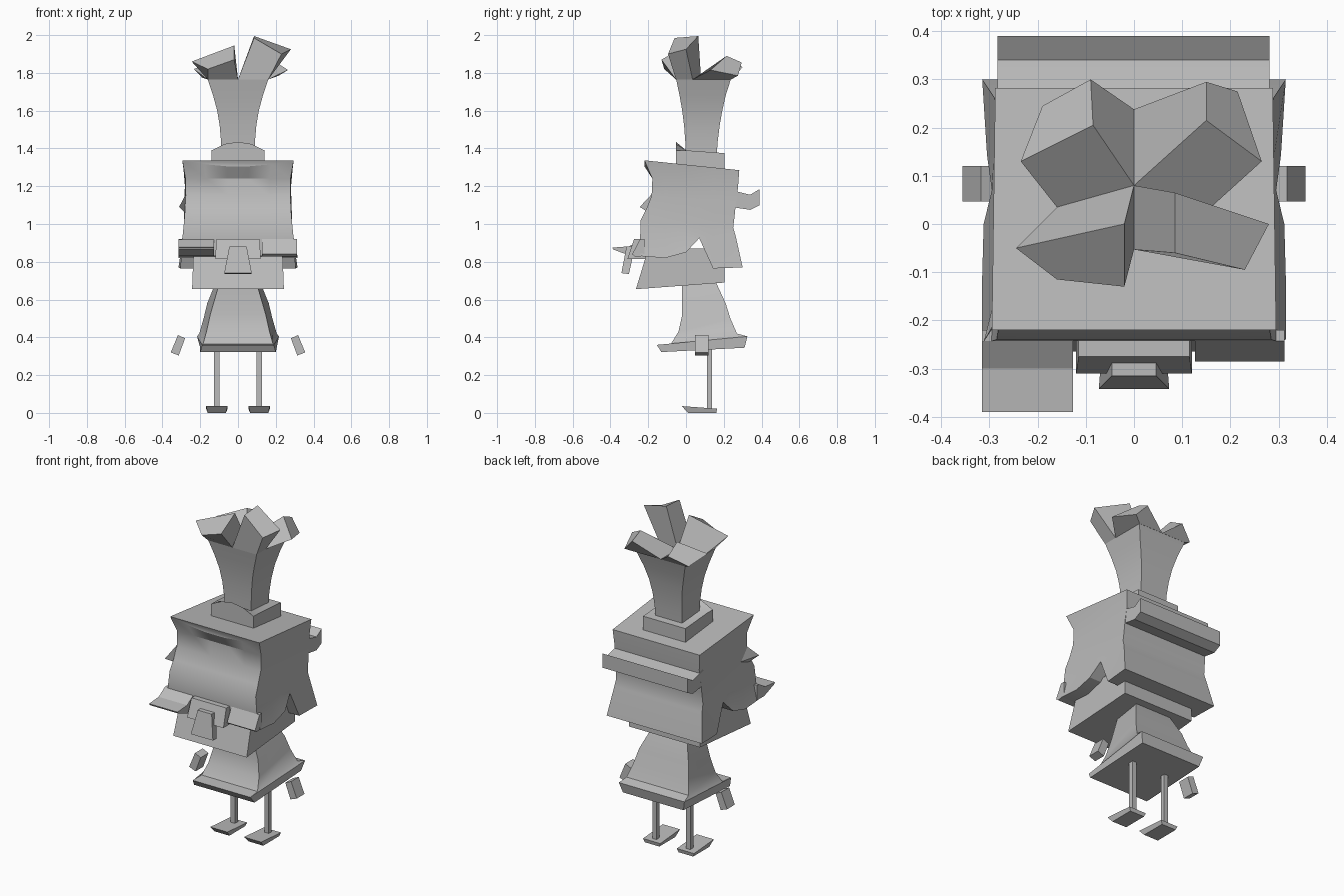
import bpy, bmesh, math

if "Cube" in bpy.data.objects:
    bpy.data.objects.remove(bpy.data.objects["Cube"])

grey = bpy.data.materials.new("plain grey")
grey.diffuse_color = (0.5, 0.5, 0.5, 1)
grey.use_nodes = True
grey.node_tree.nodes["Principled BSDF"].inputs["Base Color"].default_value = grey.diffuse_color


def make(name, verts, faces, smooth=True):
    me = bpy.data.meshes.new(name)
    me.from_pydata(verts, [], faces)
    bm = bmesh.new()
    bm.from_mesh(me)
    bmesh.ops.recalc_face_normals(bm, faces=bm.faces)
    bm.to_mesh(me)
    bm.free()
    me.materials.append(grey)
    ob = bpy.data.objects.new(name, me)
    bpy.context.collection.objects.link(ob)
    if smooth:
        bpy.ops.object.select_all(action='DESELECT')
        ob.select_set(True)
        bpy.context.view_layer.objects.active = ob
        bpy.ops.object.shade_smooth_by_angle(angle=math.radians(30))
    return ob


def loft(name, loops, caps=True, smooth=True):
    """Skin a list of equal-length point loops."""
    n = len(loops[0])
    verts = [p for l in loops for p in l]
    faces = [(k * n + i, k * n + (i + 1) % n, (k + 1) * n + (i + 1) % n, (k + 1) * n + i)
             for k in range(len(loops) - 1) for i in range(n)]
    if caps:
        faces += [tuple(range(n)), tuple(range((len(loops) - 1) * n, len(loops) * n))]
    return make(name, verts, faces, smooth)


def ring(front, back):
    """Four-sided ring; front and back are (y, z, half width)."""
    (yf, zf, hf), (yb, zb, hb) = front, back
    return [(-hf, yf, zf), (hf, yf, zf), (hb, yb, zb), (-hb, yb, zb)]


def extrude_x(name, profile, x0, x1, smooth=True):
    """Extrude a (y, z) profile along x."""
    return loft(name, [[(x, y, z) for y, z in profile] for x in (x0, x1)], smooth=smooth)


# Feet, legs and floating hands, both sides
for s, side in ((-1, "left"), (1, "right")):
    cx = 0.112 * s
    foot = [ring((0.01, 0, 0.048), (0.16, 0, 0.048)),
            ring((-0.022, 0.036, 0.057), (0.165, 0.022, 0.057))]
    loft(side + "_foot", [[(x + cx, y, z) for x, y, z in l] for l in foot], smooth=False)
    leg = [ring((0.11, z, 0.014), (0.138, z, 0.014)) for z in (0.02, 0.345)]
    loft(side + "_leg", [[(x + cx, y, z) for x, y, z in l] for l in leg], smooth=False)
    quad = [(0.28, 0.395), (0.318, 0.412), (0.356, 0.32), (0.314, 0.304)]
    loft(side + "_hand", [[(s * x, y, z) for x, z in quad] for y in (0.047, 0.12)], smooth=False)

# Bell-shaped body
loft("body", [ring(*r) for r in (
    ((-0.13, 0.322, 0.20), (0.31, 0.345, 0.20)),
    ((-0.155, 0.36, 0.19), (0.325, 0.405, 0.217)),
    ((-0.08, 0.365, 0.185), (0.27, 0.42, 0.205)),
    ((-0.04, 0.43, 0.167), (0.235, 0.50, 0.182)),
    ((-0.02, 0.52, 0.147), (0.21, 0.58, 0.163)),
    ((-0.02, 0.70, 0.095), (0.15, 0.71, 0.11)))])

# Jaw
loft("jaw", [ring((-0.265, 0.655, 0.243), (0.205, 0.69, 0.235)),
             ring((-0.20, 0.87, 0.235), (0.20, 0.87, 0.235))], smooth=False)

# Head: waisted block with a zigzag lower edge at the sides
MID = (-0.11, 0.0, 0.07, 0.143)
rows = (((-0.22, 1.337, 0.295), (0.282, 1.285, 0.288)),
        ((-0.178, 1.24, 0.278), (0.275, 1.19, 0.28)),
        ((-0.182, 1.15, 0.278), (0.263, 1.10, 0.284)),
        ((-0.21, 1.08, 0.28), (0.258, 1.05, 0.285)),
        ((-0.24, 1.02, 0.285), (0.25, 0.98, 0.287)),
        ((-0.243, 0.92, 0.295), (0.262, 0.94, 0.29)),
        ((-0.24, 0.83, 0.315), (0.30, 0.77, 0.315)))
ZIG = ((0.315, 0.82), (0.312, 0.85), (0.295, 0.925), (0.305, 0.765))
loops = []
for k, ((yf, zf, hf), (yb, zb, hb)) in enumerate(rows):
    right = [(hf, yf, zf)]
    for j, y in enumerate(MID):
        t = (y - yf) / (yb - yf)
        h, z = hf + (hb - hf) * t, zf + (zb - zf) * t
        if k == len(rows) - 1:
            h, z = ZIG[j]
        right.append((h, y, z))
    right.append((hb, yb, zb))
    left = [(-x, y, z) for x, y, z in reversed(right)]
    dip = 0.033 if k == 0 else 0
    front = [(hf * t, yf, zf - dip * (1 - t * t)) for t in (-0.6, -0.2, 0.2, 0.6)]
    loops.append(right + left + front)
head = loft("head", loops, caps=False)
bm = bmesh.new()
bm.from_mesh(head.data)
bm.verts.ensure_lookup_table()
for base in (0, 16 * (len(rows) - 1)):
    v = bm.verts[base:base + 16]
    for i in range(5):
        bm.faces.new((v[i], v[i + 1], v[10 - i], v[11 - i]))
    bm.faces.new((v[0], v[11], v[12], v[13], v[14], v[15]))
bmesh.ops.recalc_face_normals(bm, faces=bm.faces)
bm.to_mesh(head.data)
bm.free()
bpy.context.view_layer.objects.active = head
head.select_set(True)
bpy.ops.object.shade_smooth_by_angle(angle=math.radians(30))

# Flared rim across the back of the head
extrude_x("back_rim", [(0.24, 1.18), (0.285, 1.168), (0.34, 1.155), (0.39, 1.185),
                       (0.39, 1.10), (0.34, 1.075), (0.24, 1.09)], -0.283, 0.281)

# Front flaps: the left one juts out, the right one hangs down
extrude_x("left_flap", [(-0.22, 0.92), (-0.243, 0.918), (-0.30, 0.882), (-0.39, 0.875),
                        (-0.385, 0.865), (-0.29, 0.83), (-0.22, 0.83)], -0.315, -0.127, False)
extrude_x("right_flap", [(-0.22, 0.92), (-0.243, 0.92), (-0.285, 0.84), (-0.27, 0.828),
                         (-0.22, 0.83)], 0.127, 0.312, False)

# Upper lip block and wedge nose
loft("lip", [ring((-0.31, 0.815, 0.12), (-0.2, 0.815, 0.12)),
             ring((-0.275, 0.92, 0.115), (-0.2, 0.92, 0.115))], smooth=False)
loft("nose", [ring((-0.342, 0.74, 0.073), (-0.302, 0.735, 0.07)),
              ring((-0.315, 0.88, 0.046), (-0.27, 0.88, 0.046))], smooth=False)

# Small spike on the left temple
make("temple_spike", [(-0.312, -0.245, 1.09), (-0.27, -0.17, 1.17), (-0.27, -0.18, 1.05),
                      (-0.27, -0.08, 1.09)], [(0, 1, 2), (0, 1, 3), (0, 2, 3), (1, 2, 3)], False)

# Tuft base: block with a raised curved front edge
XS = (-0.14, -0.07, 0, 0.07, 0.14)
top = [(x, -0.053, 1.39 + 0.045 * (1 - (x / 0.14) ** 2)) for x in XS]
mid = [(x, 0.0, 1.39) for x in XS]
end = [(x, 0.205, 1.375) for x in XS]
low = [[(x, y, 1.27) for x in XS] for y in (0.205, -0.053)]
grid = [end, mid, top, low[1], low[0]]
loft("tuft_base", [[row[i] for row in grid] for i in range(5)])

# Flaring stalk
STALK = ((1.36, 0.088, 0.0, 0.162), (1.44, 0.09, -0.004, 0.168), (1.52, 0.097, -0.01, 0.178),
         (1.60, 0.11, -0.02, 0.192), (1.68, 0.132, -0.034, 0.21), (1.765, 0.16, -0.052, 0.237))
loft("stalk", [ring((yf, z, h), (yb, z, h)) for z, h, yf, yb in STALK])

# Four leaves splitting off the stalk: caps run inner, middle edge, corner, side edge
Z = 1.765
LEAVES = {
    "front_left_leaf": (-1, -0.053, ((-0.02, 0, 1.945), (-0.02, -0.13, 1.87),
                                     (-0.16, -0.115, 1.82), (-0.245, -0.05, 1.86))),
    "front_right_leaf": (1, -0.053, ((0.085, 0.065, 1.995), (0.085, -0.06, 1.985),
                                     (0.23, -0.095, 1.90), (0.28, 0.0, 1.925))),
    "back_right_leaf": (1, 0.238, ((0.15, 0.215, 1.89), (0.15, 0.295, 1.855),
                                   (0.215, 0.275, 1.785), (0.265, 0.13, 1.815))),
    "back_left_leaf": (-1, 0.238, ((-0.085, 0.205, 1.88), (-0.09, 0.30, 1.83),
                                   (-0.19, 0.245, 1.775), (-0.235, 0.13, 1.82))),
}
for name, (s, y, cap) in LEAVES.items():
    base = [(0, 0.08, Z), (0, y, Z), (s * 0.16, y, Z), (s * 0.16, 0.035, Z)]
    loft(name, [base, list(cap)], smooth=False)
